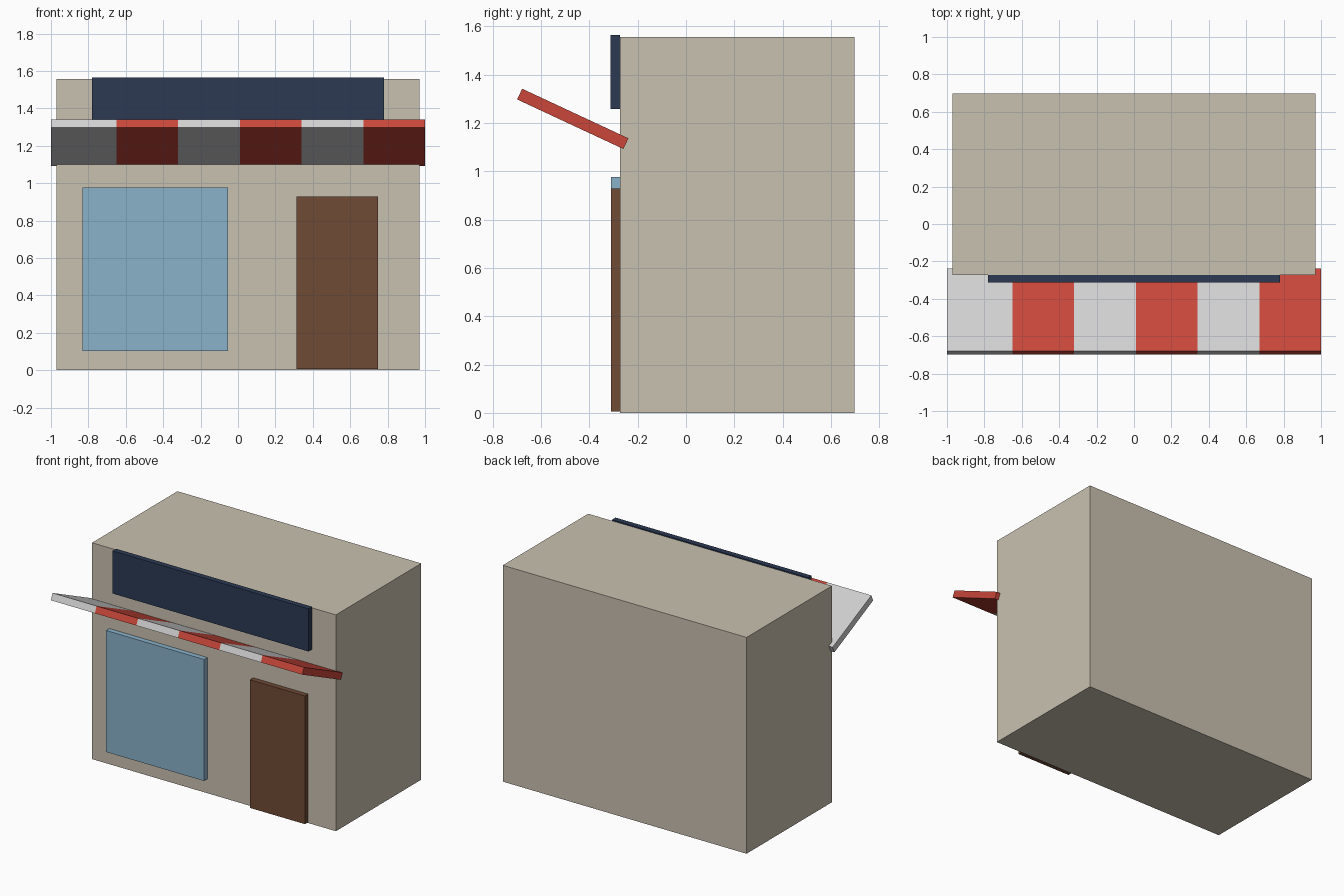
import bpy
from math import radians

cube = bpy.data.objects.get("Cube")
if cube:
    bpy.data.objects.remove(cube, do_unlink=True)


def material(name, rgb):
    """Flat colour from 0-255 display values."""
    col = [((c / 255 + 0.055) / 1.055) ** 2.4 for c in rgb] + [1.0]
    m = bpy.data.materials.new(name)
    m.use_nodes = True
    m.diffuse_color = col
    m.node_tree.nodes["Principled BSDF"].inputs["Base Color"].default_value = col
    return m


def box(name, x, y, z, mat, tilt=0):
    """Box from its (min, max) range on each axis, tilted about its own x axis."""
    ranges = (x, y, z)
    bpy.ops.mesh.primitive_cube_add(size=1, location=[(a + b) / 2 for a, b in ranges])
    ob = bpy.context.object
    ob.name = ob.data.name = name
    ob.scale = [b - a for a, b in ranges]
    bpy.ops.object.transform_apply(location=False, rotation=False, scale=True)
    ob.rotation_euler.x = radians(tilt)
    ob.data.materials.append(mat)
    return ob


wall = material("warm_beige", (201, 193, 177))
navy = material("navy", (44, 58, 84))
glass = material("pale_blue", (138, 178, 202))
wood = material("brown", (112, 75, 53))
red = material("red", (200, 70, 58))
white = material("off_white", (208, 208, 208))

# Building and the panels fixed to its front
FRONT = -0.273
panel = (-0.31, FRONT)
box("building", (-0.97, 0.97), (FRONT, 0.697), (0, 1.556), wall)
box("sign_board", (-0.78, 0.78), (-0.313, FRONT), (1.257, 1.564), navy)
box("shop_window", (-0.832, -0.053), panel, (0.102, 0.976), glass)
box("door", (0.313, 0.749), panel, (0.006, 0.928), wood)

# Awning of alternating slats, rising away from the wall
edges = [-1, -0.65, -0.32, 0.01, 0.34, 0.67, 1]
for i, span in enumerate(zip(edges, edges[1:])):
    box(f"awning_slat_{i + 1}", span, (-0.711, -0.226), (1.192, 1.241),
        red if i % 2 else white, tilt=-25)
